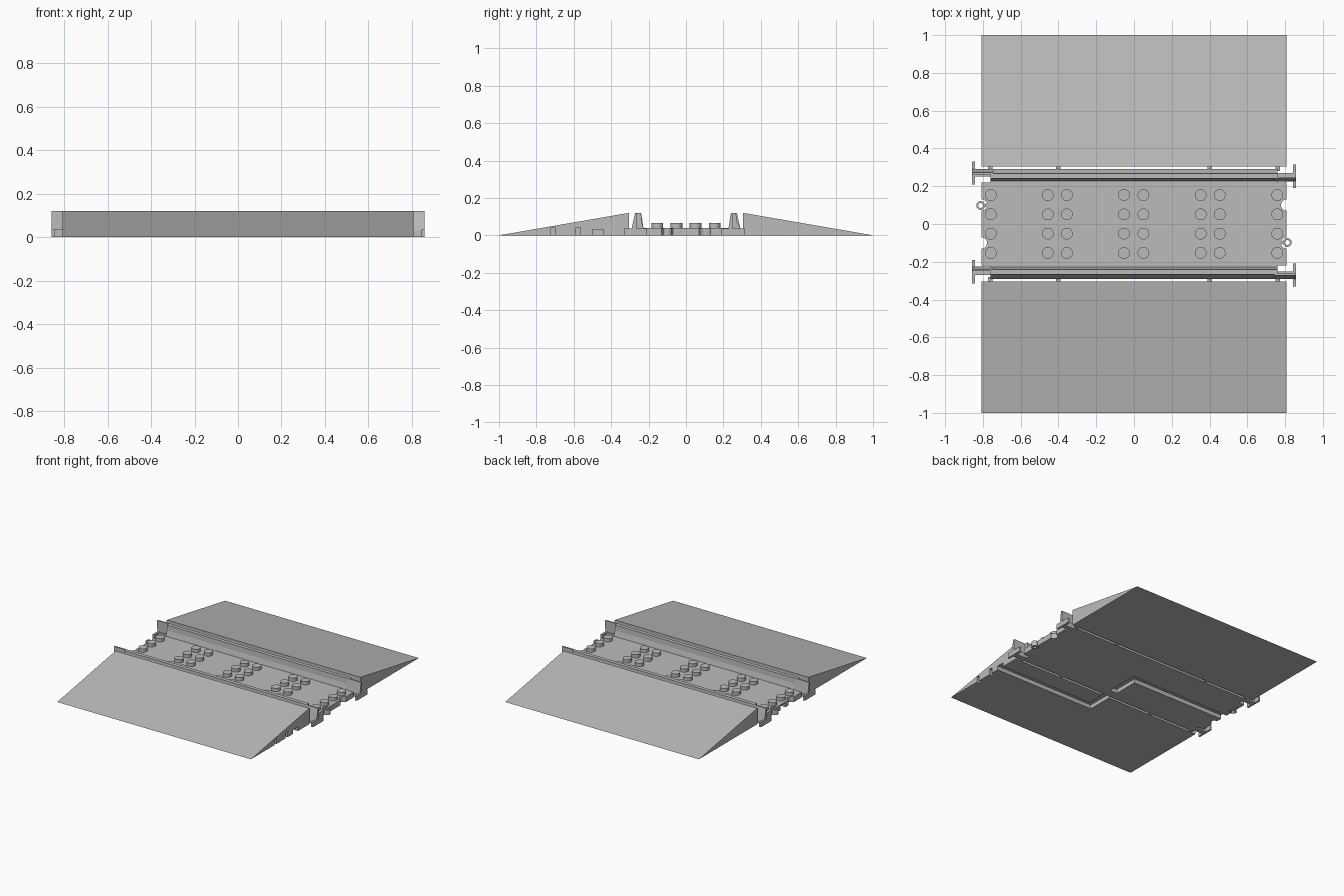
import bpy, bmesh, math
from mathutils import Vector

old = bpy.data.objects.get("Cube")
if old:
    bpy.data.objects.remove(old, do_unlink=True)

grey = bpy.data.materials.new("plain grey")
grey.use_nodes = True
grey.diffuse_color = (0.5, 0.5, 0.5, 1)
grey.node_tree.nodes["Principled BSDF"].inputs["Base Color"].default_value = (0.5, 0.5, 0.5, 1)


def finish(name, bm):
    bmesh.ops.recalc_face_normals(bm, faces=bm.faces)
    mesh = bpy.data.meshes.new(name)
    bm.to_mesh(mesh)
    bm.free()
    mesh.materials.append(grey)
    obj = bpy.data.objects.new(name, mesh)
    bpy.context.collection.objects.link(obj)
    return obj


def prism(name, points, x0, x1):
    """Extrude a (y, z) profile along x."""
    bm = bmesh.new()
    face = bm.faces.new([bm.verts.new((x0, y, z)) for y, z in points])
    ext = bmesh.ops.extrude_face_region(bm, geom=[face])
    verts = [v for v in ext["geom"] if isinstance(v, bmesh.types.BMVert)]
    bmesh.ops.translate(bm, verts=verts, vec=(x1 - x0, 0, 0))
    return finish(name, bm)


def box(name, x, y, z):
    return prism(name, [(y[0], z[0]), (y[1], z[0]), (y[1], z[1]), (y[0], z[1])], *x)


def cylinder(name, x, y, r, z0, z1):
    bm = bmesh.new()
    bmesh.ops.create_cone(bm, cap_ends=True, segments=24, radius1=r, radius2=r, depth=z1 - z0)
    bmesh.ops.translate(bm, verts=bm.verts, vec=(x, y, (z0 + z1) / 2))
    obj = finish(name, bm)
    for p in obj.data.polygons:
        p.use_smooth = len(p.vertices) == 4
    for e in obj.data.edges:
        e.use_edge_sharp = abs(obj.data.vertices[e.vertices[0]].co.z
                               - obj.data.vertices[e.vertices[1]].co.z) < 1e-5
    return obj


def cut(target, cutter):
    mod = target.modifiers.new("cut", "BOOLEAN")
    mod.operation, mod.solver, mod.object = "DIFFERENCE", "EXACT", cutter
    bpy.context.view_layer.objects.active = target
    bpy.ops.object.modifier_apply(modifier=mod.name)
    bpy.data.objects.remove(cutter, do_unlink=True)


W = 0.808   # half width of ramps and deck

# Sloped approach ramps
ramps = {}
for s, side in ((-1, "front"), (1, "back")):
    ramps[s] = prism(side + "_ramp", [(s, 0), (s * 0.305, 0), (s * 0.305, 0.12)], -W, W)

# Deck with rounded notches in both ends
deck = box("deck", (-W, W), (-0.22, 0.22), (0, 0.04))
for x in (-W, W):
    for y in (-0.1, 0.1):
        cut(deck, cylinder("notch_cutter", x, y, 0.03, -0.05, 0.1))

# Wiring channel and clip slots on the underside
cut(ramps[-1], box("channel_cutter", (-0.03, 1), (-0.5, -0.44), (-0.05, 0.03)))
cut(ramps[-1], box("channel_cutter", (-0.03, 0.03), (-0.46, -0.2), (-0.05, 0.03)))
cut(deck, box("channel_cutter", (-0.03, 0.03), (-0.3, 0.03), (-0.05, 0.03)))
cut(deck, box("channel_cutter", (-1, 0.02), (-0.03, 0.03), (-0.05, 0.03)))
for y, top in ((-0.71, 0.042), (-0.575, 0.042)):
    cut(ramps[-1], box("slot_cutter", (0.78, 1), (y - 0.012, y + 0.012), (-0.05, top)))

# Round studs, four rows of paired columns
for x in (-0.758, -0.456, -0.355, -0.053, 0.05, 0.353, 0.454, 0.758):
    for y in (-0.153, -0.051, 0.051, 0.153):
        cylinder("stud", x, y, 0.031, 0.035, 0.065)

# Rails, with small bridges to the ramps
rail = [(0.22, 0), (0.285, 0), (0.29, 0.04), (0.27, 0.08), (0.268, 0.12),
        (0.24, 0.12), (0.238, 0.08), (0.228, 0.04), (0.22, 0.04)]
for s, side in ((-1, "front"), (1, "back")):
    prism(side + "_rail", [(s * y, z) for y, z in rail], -0.76, 0.76)
    for x in (-0.76, -0.4, 0.4, 0.76):
        box(side + "_bridge", (x - 0.012, x + 0.012), sorted((s * 0.28, s * 0.31)), (0.004, 0.03))

# End connectors, the same at both ends after a half turn
outer_fin = [(0.264, 0.03), (0.292, 0.03), (0.272, 0.12), (0.262, 0.12)]
inner_fin = [(0.226, 0.03), (0.25, 0.03), (0.25, 0.12), (0.24, 0.12)]
for e, end in ((1, "left"), (-1, "right")):
    def span(a, b):
        return sorted((e * a, e * b))
    for s, fin, mid in ((1, inner_fin, 0.253), (-1, outer_fin, 0.27)):
        prism(end + "_rail_joiner", [(e * s * y, z) for y, z in fin], e * 0.745, e * 0.858)
        box(end + "_joiner_stem", span(0.75, 0.85), span(s * (mid - 0.018), s * (mid + 0.018)), (0, 0.036))
        box(end + "_joiner_plate", span(0.843, 0.858), span(s * (mid - 0.062), s * (mid + 0.062)), (0, 0.036))
    ring = cylinder(end + "_ring", e * 0.812, e * -0.098, 0.023, 0, 0.04)
    cut(ring, cylinder("hole_cutter", e * 0.812, e * -0.098, 0.013, -0.05, 0.1))
    box(end + "_ring_stem", span(0.772, 0.795), span(-0.107, -0.089), (0.004, 0.036))
